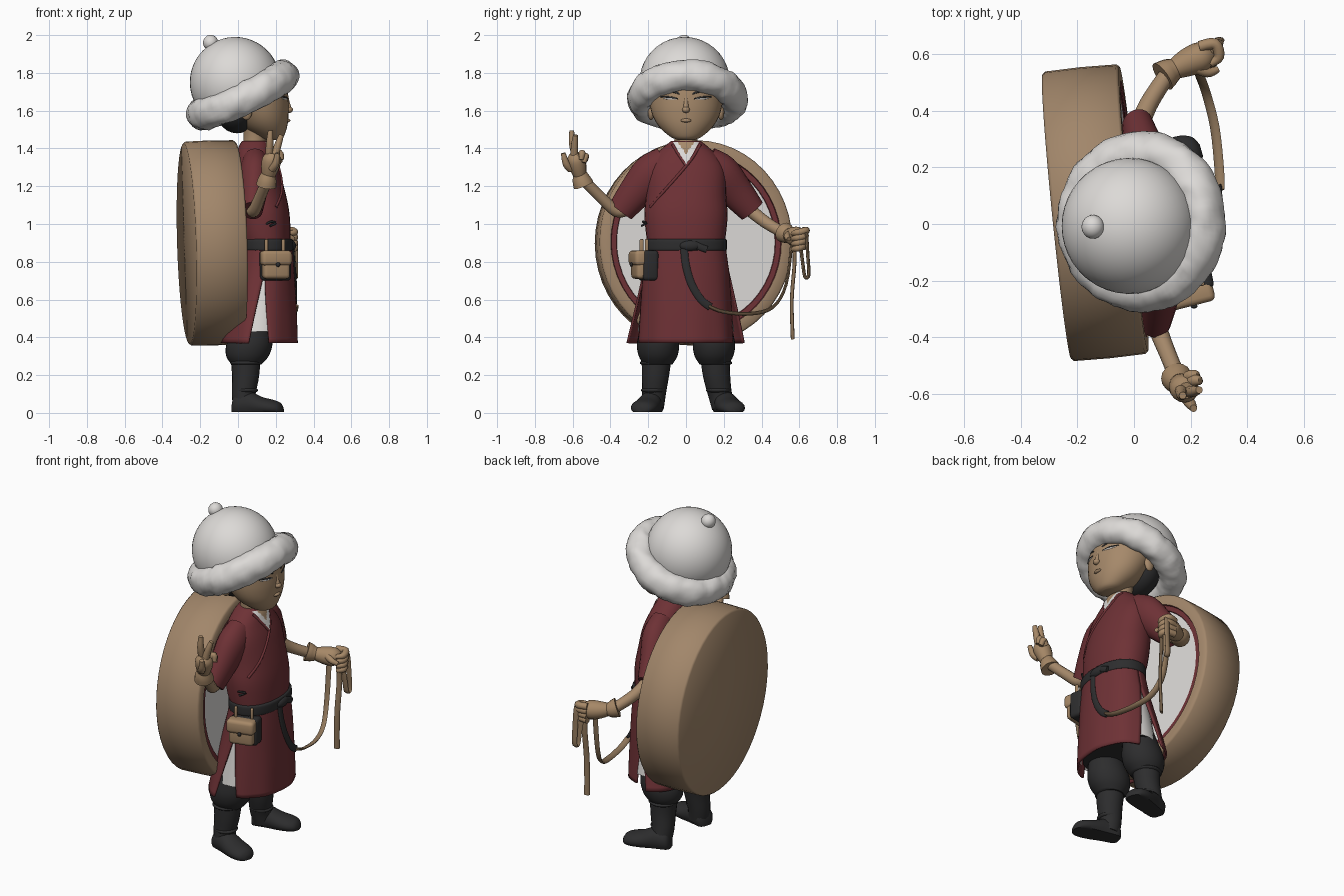
import bpy, bmesh, math
from mathutils import Vector, Matrix, noise

if "Cube" in bpy.data.objects:
    bpy.data.objects.remove(bpy.data.objects["Cube"])


def mat(name, rgb):
    m = bpy.data.materials.new(name)
    m.diffuse_color = (*rgb, 1)
    m.use_nodes = True
    m.node_tree.nodes["Principled BSDF"].inputs["Base Color"].default_value = m.diffuse_color
    return m


WHITE = mat("white_wool", (0.72, 0.70, 0.68))
RED = mat("dark_red_cloth", (0.155, 0.031, 0.036))
BLACK = mat("black_leather", (0.026, 0.026, 0.027))
WOOD = mat("drum_wood", (0.36, 0.24, 0.145))
SKIN = mat("skin", (0.38, 0.25, 0.145))
GLOVE = mat("tan_leather", (0.38, 0.245, 0.135))
STRAP = mat("strap_brown", (0.28, 0.185, 0.105))


def finish(name, bm, mats, angle=50):
    bmesh.ops.recalc_face_normals(bm, faces=bm.faces)
    me = bpy.data.meshes.new(name)
    bm.to_mesh(me)
    bm.free()
    for m in (mats if isinstance(mats, list) else [mats]):
        me.materials.append(m)
    ob = bpy.data.objects.new(name, me)
    bpy.context.collection.objects.link(ob)
    bpy.context.view_layer.objects.active = ob
    ob.select_set(True)
    bpy.ops.object.shade_smooth_by_angle(angle=math.radians(angle))
    ob.select_set(False)
    return ob


def spline(pts, steps):
    """Smooth rows of numbers with a Catmull-Rom curve."""
    P = [Vector(p) for p in pts]
    out = []
    for i in range(len(P) - 1):
        a, b, c, d = P[max(i - 1, 0)], P[i], P[i + 1], P[min(i + 2, len(P) - 1)]
        for k in range(steps):
            t = k / steps
            out.append(b + (c - a) * (t / 2) + (a * 2 - b * 5 + c * 4 - d) * (t * t / 2)
                       + (b * 3 - a - c * 3 + d) * (t ** 3 / 2))
    return out + [P[-1]]


def skin_rings(bm, rings, closed=True, caps=True):
    rows = [[bm.verts.new(p) for p in r] for r in rings]
    n = len(rows[0])
    for a, b in zip(rows, rows[1:]):
        for i in range(n if closed else n - 1):
            j = (i + 1) % n
            bm.faces.new((a[i], a[j], b[j], b[i]))
    if caps:
        bm.faces.new(rows[0])
        bm.faces.new(rows[-1])


def oval(z, cx, rx, ry, a, cy=0, p=2.0):
    c, s = math.cos(a), math.sin(a)
    return (cx + rx * math.copysign(abs(c) ** (2 / p), c), cy + ry * math.copysign(abs(s) ** (2 / p), s), z)


def loft(name, rows, m, n=32, p=2.0, cy=0, steps=4, caps=True):
    """Stack of ovals, each row = z, centre x, radius x, radius y."""
    bm = bmesh.new()
    skin_rings(bm, [[oval(*r, math.tau * i / n, cy, p) for i in range(n)] for r in spline(rows, steps)], caps=caps)
    return finish(name, bm, m)


def tube(name, pts, radii, m, n=12, ref=(0, 0, 1), steps=4, flat=1.0):
    """Swept oval; flat scales it across the side direction."""
    radii = radii if isinstance(radii, list) else [radii] * len(pts)
    path = spline([(*p, r) for p, r in zip(pts, radii)], steps)
    bm, rings = bmesh.new(), []
    for i, q in enumerate(path):
        t = (path[min(i + 1, len(path) - 1)] - path[max(i - 1, 0)]).to_3d().normalized()
        u = t.cross(Vector(ref)).normalized()
        v = u.cross(t)
        rings.append([q.to_3d() + q[3] * (math.cos(a) * flat * u + math.sin(a) * v)
                      for a in (math.tau * k / n for k in range(n))])
    skin_rings(bm, rings)
    return finish(name, bm, m)


def ball(name, c, r, m, rot=0):
    bm = bmesh.new()
    bmesh.ops.create_uvsphere(bm, u_segments=24, v_segments=14, radius=1)
    bm.transform(Matrix.Translation(c) @ Matrix.Rotation(rot, 4, 'Z') @ Matrix.Diagonal((*r, 1)))
    return finish(name, bm, m)


def box(name, c, size, m, rot=0, bevel=0.02):
    bm = bmesh.new()
    bmesh.ops.create_cube(bm, size=1)
    bm.transform(Matrix.Diagonal((*size, 1)))
    bmesh.ops.bevel(bm, geom=bm.edges[:], offset=bevel, segments=3, profile=0.5, affect='EDGES')
    bm.transform(Matrix.Translation(c) @ Matrix.Rotation(rot, 4, 'Z'))
    return finish(name, bm, m)


# Drum: turned profile (axial, radius), red hoop and skin almost flush with the rim
prof = [(-.138, .001), (-.138, .53), (-.128, .54), (0, .543), (.125, .54), (.135, .53),
        (.135, .478), (.128, .474), (.127, .446), (.122, .443), (.122, .001)]
bm = bmesh.new()
N = 48
skin_rings(bm, [[(x, r * .95 * math.cos(math.tau * i / N), r * math.sin(math.tau * i / N))
                 for i in range(N)] for x, r in prof])
for f in bm.faces:
    c = f.calc_center_median()
    rad = math.hypot(c.y / .95, c.z)
    if c.x > .1 and rad < .478:
        f.material_index = 1 if rad > .4425 else 2
bm.transform(Matrix.Translation((-.135, .04, .9)) @ Matrix.Rotation(.1, 4, 'Z') @ Matrix.Rotation(-.03, 4, 'Y'))
finish("drum", bm, [WOOD, RED, WHITE], 50)

# Hat: dome, knob and lumpy fur brim drooping at the sides, all tilted back
TILT = Matrix.Rotation(math.radians(-24), 4, 'Y')
bm = bmesh.new()
bmesh.ops.create_uvsphere(bm, u_segments=40, v_segments=24, radius=.24)
bmesh.ops.delete(bm, geom=[v for v in bm.verts if v.co.z < -.1], context='VERTS')
bm.transform(Matrix.Translation((-.015, -.007, 1.75)) @ TILT)
finish("hat_dome", bm, WHITE)
ball("hat_knob", (-.145, -.01, 1.96), (.04, .042, .041), WHITE)
bm = bmesh.new()
rows = []
for i in range(97):
    a = math.tau * i / 96
    d = Vector((math.cos(a), math.sin(a), 0))
    droop = -.026 * math.sin(a) ** 2 - .012 * max(0, -math.cos(a))
    row = []
    for k in range(24):
        b = math.tau * k / 24
        base = d * (.24 + .07 * math.cos(b)) + Vector((0, 0, .083 * math.sin(b)))
        lump = 1.02 + .1 * noise.noise(base * 13) + .07 * noise.noise(base * 30)
        row.append(d * (.243 + .075 * lump * math.cos(b)) + Vector((0, 0, droop + .083 * lump * math.sin(b))))
    rows.append(row)
skin_rings(bm, rows, caps=False)
bmesh.ops.remove_doubles(bm, verts=bm.verts, dist=1e-5)
bm.transform(Matrix.Translation((.022, .008, 1.688)) @ TILT)
finish("hat_brim", bm, WHITE, 80)

# Head, neck, hair, ears
HEAD = [(1.445, .185, .03, .04), (1.46, .175, .065, .08), (1.51, .145, .114, .138), (1.57, .125, .142, .175),
        (1.65, .1, .168, .195), (1.75, .08, .17, .195), (1.85, .06, .1, .12)]
loft("head", HEAD, SKIN)
loft("neck", [(1.36, .08, .07, .07), (1.45, .09, .06, .062), (1.56, .09, .07, .075)], SKIN)
ball("hair", (-.005, 0, 1.625), (.12, .175, .145), BLACK)
for s in (-1, 1):
    ball("ear", (.045, s * .185, 1.595), (.03, .018, .045), SKIN)
ball("nose_tip", (.271, 0, 1.605), (.02, .02, .017), SKIN)
tube("nose_bridge", [(.254, 0, 1.69), (.26, 0, 1.65), (.269, 0, 1.61)], [.01, .012, .015], SKIN)
ball("lips", (.263, 0, 1.548), (.014, .028, .01), SKIN)
SMOOTH_HEAD = spline(HEAD, 12)


def on_face(y, z, off=.001):
    _, cx, rx, ry = min(SMOOTH_HEAD, key=lambda r: abs(r[0] - z))
    return (cx + rx * math.sqrt(1 - (y / ry) ** 2) + off, y, z)


for s in (-1, 1):
    tube("eye_white", [on_face(s * y, z) for y, z in ((.05, 1.661), (.085, 1.663), (.12, 1.665))],
         [.002, .005, .002], WHITE, 8, flat=.5)
    tube("eyelid", [on_face(s * y, z) for y, z in ((.042, 1.663), (.085, 1.671), (.135, 1.674))],
         [.003, .005, .003], BLACK, 8, flat=.6)
    tube("eyebrow", [on_face(s * y, z) for y, z in ((.035, 1.69), (.09, 1.706), (.14, 1.698))],
         [.004, .007, .003], BLACK, 8, flat=.5)

# Coat top with collar and crossed lapel
COAT = [(.87, .15, .125, .2), (.95, .138, .14, .212), (1.05, .128, .145, .22), (1.15, .114, .141, .213),
        (1.28, .1, .12, .208), (1.36, .09, .1, .168), (1.41, .088, .084, .115), (1.44, .09, .068, .078)]
loft("coat_top", COAT, RED, p=2.2)
SMOOTH_COAT = spline(COAT, 12)


def on_coat(y, z, off=.003):
    _, cx, rx, ry = min(SMOOTH_COAT, key=lambda r: abs(r[0] - z))
    return Vector((cx + rx * max(0, 1 - (abs(y) / ry) ** 2.2) ** (1 / 2.2) + off, y, z))


bm = bmesh.new()
rows = []
for i in range(17):
    z, w = 1.305 + .13 * i / 16, .068 * i / 16 + .001
    rows.append([on_coat(w * (k / 8 - 1), z, .006) for k in range(17)])
skin_rings(bm, rows, closed=False, caps=False)
for f in bm.faces:
    c = f.calc_center_median()
    if abs(c.y) < .045 * (c.z - 1.37) / .065:
        f.material_index = 1
finish("collar_front", bm, [WHITE, SKIN])
tube("lapel_edge", [on_coat(y, z, 0) for y, z in ((.075, 1.42), (.03, 1.345), (-.04, 1.26), (-.12, 1.17), (-.19, 1.09))],
     .008, RED, 8)
tube("lapel_upper", [on_coat(y, z, 0) for y, z in ((-.07, 1.42), (-.04, 1.37), (0, 1.31))], .008, RED, 8)
tube("coat_tie", [(.15, -.21, 1.0), (.175, -.228, 1.012), (.2, -.21, 1.005), (.17, -.235, .99)], .006, BLACK, 8)

# Skirt: front and wider back panel that part at the sides, white lining inside
SKIRT = [(.89, .15, .13, .203), (.75, .14, .152, .222), (.55, .122, .182, .252), (.37, .11, .2, .28)]
for name, mid, flare in (("skirt_front", 0, -.1), ("skirt_back", math.pi, .13)):
    bm, rows = bmesh.new(), []
    for r in spline(SKIRT, 5):
        low = max(0, (.75 - r[0]) / .38)
        half = math.pi / 2 - low * .24
        row = []
        for k in range(33):
            a = mid + half * (k / 16 - 1)
            fold = 1 + .02 * math.sin(9 * a) * (.89 - r[0])
            row.append(oval(r[0], r[1], r[2] * fold, r[3] * fold * (1 + flare * low), a, 0, 2.15))
        rows.append(row)
    skin_rings(bm, rows, closed=False, caps=False)
    mod = finish(name, bm, RED).modifiers.new("thickness", 'SOLIDIFY')
    mod.thickness, mod.offset = .012, 0
loft("white_lining", [(.85, .145, .11, .185), (.65, .13, .15, .222), (.43, .112, .17, .256)], WHITE, p=2.05, caps=False)
loft("trouser_seat", [(.435, .112, .16, .244), (.5, .116, .15, .235), (.6, .125, .12, .2)], BLACK)

# Belt with knot and hanging end
loft("belt", [(.86, .15, .138, .213), (.87, .15, .142, .217), (.91, .15, .142, .217), (.92, .15, .136, .212)], BLACK, p=2.2)
ball("belt_knot", (.285, .02, .885), (.022, .055, .028), BLACK)
tube("belt_tail", [(.285, .03, .9), (.29, .07, .88), (.285, .11, .865)], .018, BLACK, flat=.5)
tube("belt_hanging_end", [(.29, -.01, .87), (.298, 0, .78), (.305, .03, .68), (.305, .08, .6), (.303, .13, .56)],
     .02, BLACK, ref=(0, 1, .4), flat=.35)

# Pouches on the belt
box("tan_pouch", (.2, -.243, .775), (.145, .07, .13), GLOVE, .25)
box("tan_pouch_flap", (.2, -.25, .82), (.165, .078, .08), GLOVE, .25)
ball("pouch_button", (.212, -.29, .785), (.012, .008, .012), BLACK)
box("black_pouch", (.195, -.2, .78), (.165, .085, .16), BLACK, .2)
for x in (.15, .24):
    box("pouch_loop", (x, -.235 + (x - .15) * .3, .885), (.016, .02, .07), GLOVE, .3, .006)

# Legs: puffed trousers, boots with feet turned outward
for s in (-1, 1):
    loft("trouser_leg", [(.5, .09, .09, .085), (.43, .075, .105, .1), (.36, .06, .122, .112), (.3, .05, .112, .102),
                         (.255, .045, .078, .075)], BLACK, cy=s * .148)
    tube("boot_shaft", [(.04, s * .155, .3), (.04, s * .162, .2), (.03, s * .175 + .005, .1), (.035, s * .187 + .01, .03)],
         [.08, .072, .063, .06], BLACK, 20, ref=(1, 0, 0))
    for z, r in ((.265, .082), (.12, .066)):
        ball("boot_fold", (.04, s * (.163 if z > .2 else .172), z), (r, r, .02), BLACK)
    bm = bmesh.new()
    foot = [(-.03, .025, .04), (-.01, .055, .1), (.06, .062, .115), (.13, .07, .085), (.19, .07, .07), (.23, .052, .055), (.247, .02, .03)]
    skin_rings(bm, [[(x, w * math.cos(a), max(.004, h * (.4 + .6 * math.sin(a))))
                     for a in (math.tau * k / 20 for k in range(20))] for x, w, h in spline(foot, 3)])
    bm.transform(Matrix.Translation((0, s * .182 + .01, 0)) @ Matrix.Rotation(s * .28, 4, 'Z'))
    finish("boot_foot", bm, BLACK)

# Sleeves and forearms
tube("right_sleeve", [(.09, -.1, 1.325), (.09, -.18, 1.265), (.085, -.265, 1.17), (.075, -.345, 1.07)],
     [.07, .082, .07, .055], RED, 20, ref=(1, 0, 0), flat=1.3)
tube("left_sleeve", [(.08, .1, 1.325), (.065, .18, 1.265), (.035, .265, 1.17), (.012, .35, 1.07)],
     [.07, .082, .07, .055], RED, 20, ref=(1, 0, 0), flat=1.3)
tube("right_forearm", [(.075, -.31, 1.08), (.085, -.37, 1.07), (.12, -.46, 1.15), (.155, -.545, 1.235)], [.035, .033, .03, .03], SKIN)
tube("left_forearm", [(.01, .32, 1.09), (.05, .42, 1.01), (.12, .53, .945)], [.036, .033, .03], SKIN)

# Raised right glove: flared cuff, palm, fingers
tube("right_glove_cuff", [(.15, -.542, 1.205), (.155, -.553, 1.235), (.162, -.562, 1.27)], [.055, .049, .036], GLOVE, 16, ref=(1, 0, 0))
tube("right_palm", [(.16, -.56, 1.25), (.17, -.572, 1.3), (.18, -.583, 1.345), (.185, -.587, 1.375)], [.034, .048, .05, .03], GLOVE, 16, ref=(1, 0, 0), flat=.95)
for pts in ([(.165, -.585, 1.36), (.168, -.602, 1.43), (.172, -.605, 1.495)],
            [(.195, -.592, 1.36), (.212, -.59, 1.42), (.23, -.585, 1.47)],
            [(.2, -.555, 1.35), (.222, -.55, 1.375), (.23, -.555, 1.34)],
            [(.19, -.54, 1.34), (.212, -.532, 1.36), (.222, -.54, 1.325)],
            [(.18, -.61, 1.29), (.2, -.635, 1.32), (.21, -.65, 1.375)]):
    tube("right_finger", pts, [.021, .019, .013], GLOVE, 10, ref=(0, 1, 0))

# Left glove gripping the strap
tube("left_glove_cuff", [(.1, .52, .955), (.125, .537, .945), (.15, .55, .94)], [.055, .048, .036], GLOVE, 16)
tube("left_palm", [(.14, .545, .942), (.19, .57, .935), (.24, .59, .93), (.275, .6, .92)], [.036, .05, .053, .03], GLOVE, 16)
for i in range(4):
    z = .965 - i * .028
    tube("left_finger", [(.23, .625, z), (.285, .635 - i * .006, z), (.3, .59, z - .01), (.27, .565, z - .015)], [.02, .02, .018, .013], GLOVE, 10)
tube("left_thumb", [(.21, .555, .95), (.26, .535, .935), (.295, .545, .92)], [.021, .018, .012], GLOVE, 10)

# Strap: swag to the belt, long hanging end, small loop
tube("strap_swag", [(.303, .12, .565), (.3, .2, .535), (.285, .34, .525), (.255, .46, .56), (.23, .53, .68), (.225, .56, .9)],
     .018, STRAP, 8, ref=(1, 0, .4), flat=.45)
tube("strap_hanging_end", [(.28, .57, .92), (.285, .575, .8), (.28, .56, .6), (.275, .565, .39)], .016, STRAP, 8, ref=(1, .5, 0), flat=.5)
tube("strap_loop", [(.28, .605, .95), (.295, .635, .95), (.3, .645, .83), (.3, .65, .73), (.295, .63, .72), (.29, .617, .8), (.28, .605, .9)],
     .018, STRAP, 8, ref=(1, 0, 0), flat=.5)
